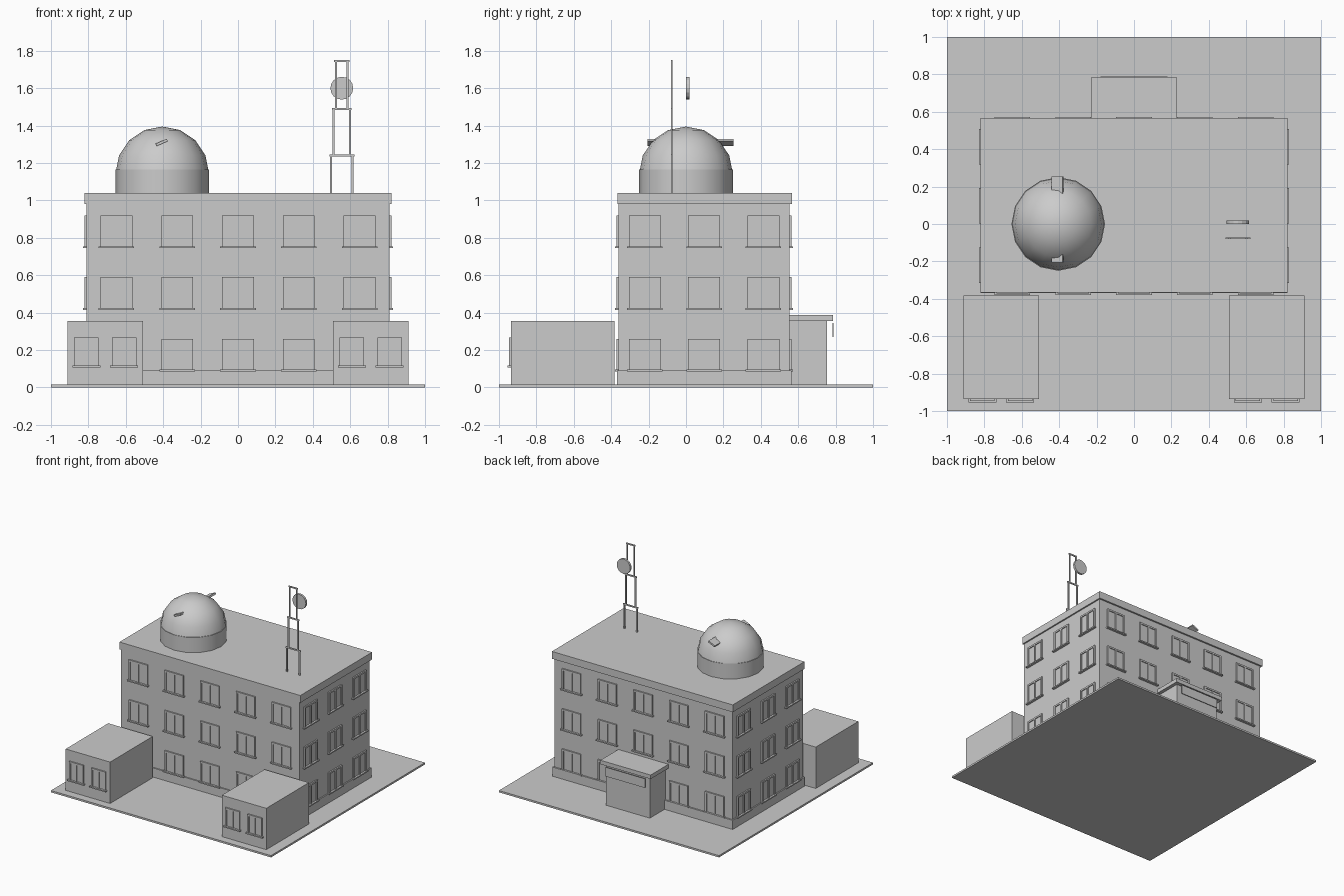
import bpy, bmesh
from math import radians
from mathutils import Matrix, Vector

cube = bpy.data.objects.get("Cube")
if cube:
    bpy.data.objects.remove(cube, do_unlink=True)

GREY = (0.6, 0.6, 0.6, 1)
mat = bpy.data.materials.new("plain grey")
mat.use_nodes = True
mat.diffuse_color = GREY
mat.node_tree.nodes["Principled BSDF"].inputs["Base Color"].default_value = GREY


def add_box(bm, x, y, z):
    """Add a box spanning the (low, high) pairs."""
    spans = (x, y, z)
    centre = Vector([(a + b) / 2 for a, b in spans])
    size = Matrix.Diagonal([b - a for a, b in spans] + [1])
    bmesh.ops.create_cube(bm, size=1, matrix=Matrix.Translation(centre) @ size)


def finish(name, bm):
    mesh = bpy.data.meshes.new(name)
    bm.to_mesh(mesh)
    bm.free()
    mesh.materials.append(mat)
    obj = bpy.data.objects.new(name, mesh)
    bpy.context.collection.objects.link(obj)
    return obj


def box(name, x, y, z):
    bm = bmesh.new()
    add_box(bm, x, y, z)
    return finish(name, bm)


def window_wall(name, origin, angle, columns, sills, width, height):
    """Windows on one wall: local x runs along the wall, -y points outwards."""
    bm = bmesh.new()
    half, bar = width / 2, 0.014
    for c in columns:
        for z in sills:
            low, top = z + 0.01, z + 0.01 + height
            inner = half - 0.01
            add_box(bm, (c - half, c + half), (-0.02, 0.002), (z, low))
            add_box(bm, (c - inner, c + inner), (-0.004, 0.002), (low, top))
            for x in (-inner + bar / 2, 0, inner - bar / 2):
                add_box(bm, (c + x - bar / 2, c + x + bar / 2), (-0.011, 0.002), (low, top))
            add_box(bm, (c - inner, c + inner), (-0.011, 0.002), (top - bar, top))
    place = Matrix.Translation(origin) @ Matrix.Rotation(radians(angle), 4, "Z")
    bmesh.ops.transform(bm, matrix=place, verts=bm.verts)
    finish(name, bm)


# Ground and main block
box("ground_slab", (-1, 1), (-1, 1), (0, 0.015))
box("main_block", (-0.81, 0.81), (-0.36, 0.553), (0.01, 0.99))
box("plinth", (-0.82, 0.82), (-0.37, 0.565), (0.002, 0.09))
box("roof_slab", (-0.822, 0.822), (-0.365, 0.567), (0.98, 1.04))

# Windows on all four walls
floors = (0.085, 0.415, 0.745)
long_cols = [i * 0.325 for i in range(-2, 3)]
side_cols = (-0.317, 0, 0.317)
window_wall("front_windows", (0, -0.36, 0), 0, long_cols, floors, 0.19, 0.165)
window_wall("back_windows", (0, 0.553, 0), 180, long_cols, floors, 0.19, 0.165)
window_wall("left_windows", (0.81, 0.097, 0), 90, side_cols, floors, 0.19, 0.165)
window_wall("right_windows", (-0.81, 0.097, 0), -90, side_cols, floors, 0.19, 0.165)

# Two small front outbuildings
for side, s in (("left", 1), ("right", -1)):
    x = sorted((s * 0.508, s * 0.912))
    box(side + "_outbuilding", x, (-0.935, -0.382), (0.01, 0.355))
    window_wall(side + "_outbuilding_windows", (s * 0.71, -0.935, 0), 0,
                (-0.101, 0.101), (0.107,), 0.15, 0.15)

# Back entrance porch
box("porch", (-0.2, 0.2), (0.54, 0.755), (0.01, 0.357))
box("porch_roof", (-0.228, 0.228), (0.54, 0.785), (0.355, 0.388))
box("porch_panel", (-0.178, 0.178), (0.783, 0.788), (0.27, 0.345))

# Observatory dome on its drum
bm = bmesh.new()
bmesh.ops.create_cone(bm, cap_ends=True, segments=16, radius1=0.25, radius2=0.25, depth=0.135,
                      matrix=Matrix.Translation((-0.405, 0, 1.0975)))
drum = finish("dome_drum", bm)
bm = bmesh.new()
bmesh.ops.create_uvsphere(bm, u_segments=16, v_segments=8, radius=0.25,
                          matrix=Matrix.Translation((-0.405, 0, 1.145)))
hidden = [v for v in bm.verts if v.co.z < 1.1]
bmesh.ops.delete(bm, geom=hidden, context="VERTS")
dome = finish("dome", bm)
for obj in (drum, dome):
    bpy.context.view_layer.objects.active = obj
    obj.select_set(True)
    bpy.ops.object.shade_smooth_by_angle(angle=radians(35))
    obj.select_set(False)

# Tilted beam passing through the dome
beam = box("dome_beam", (-0.032, 0.032), (-0.205, 0.253), (-0.007, 0.007))
beam.location = (-0.408, 0, 1.31)
beam.rotation_euler.y = radians(-24)

# Stepped antenna mast
bm = bmesh.new()
bar = 0.011
y = (-0.079, -0.071)
for half, low, high in ((0.063, 1.04, 1.245), (0.049, 1.24, 1.495), (0.037, 1.49, 1.75)):
    for s in (-1, 1):
        edge = 0.555 + s * (half - bar / 2)
        add_box(bm, (edge - bar / 2, edge + bar / 2), y, (low, high))
    add_box(bm, (0.555 - half - 0.004, 0.555 + half + 0.004), y, (high - bar, high))
finish("antenna_mast", bm)

# Round dish beside the mast
bm = bmesh.new()
bmesh.ops.create_cone(bm, cap_ends=True, segments=16, radius1=0.061, radius2=0.061, depth=0.018,
                      matrix=Matrix.Translation((0.555, 0.01, 1.6)) @ Matrix.Rotation(radians(90), 4, "X"))
finish("antenna_dish", bm)
